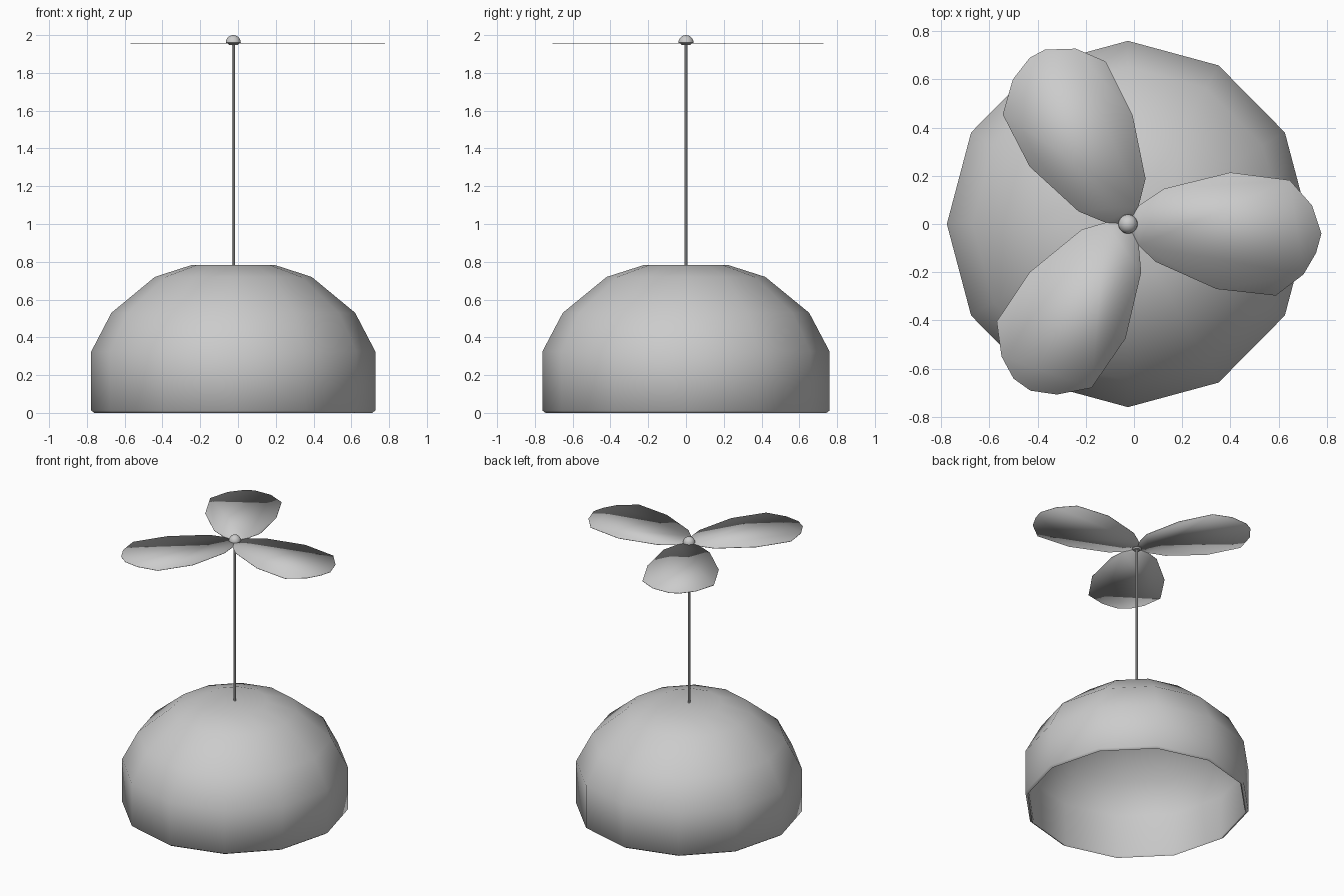
import bpy, bmesh, math

if "Cube" in bpy.data.objects:
    bpy.data.objects.remove(bpy.data.objects["Cube"])

AXIS_X = -0.025   # shared centre line of base, rod and rotor


def finish(name, bm, smooth_angle):
    bmesh.ops.remove_doubles(bm, verts=bm.verts, dist=1e-5)
    bmesh.ops.recalc_face_normals(bm, faces=bm.faces)
    mesh = bpy.data.meshes.new(name)
    bm.to_mesh(mesh)
    bm.free()
    obj = bpy.data.objects.new(name, mesh)
    bpy.context.collection.objects.link(obj)
    bpy.ops.object.select_all(action='DESELECT')
    obj.select_set(True)
    bpy.context.view_layer.objects.active = obj
    bpy.ops.object.shade_smooth_by_angle(angle=math.radians(smooth_angle))
    return obj


def lathe(name, profile, sides, y_scale=1.0, smooth_angle=40):
    """Spin (radius, z) points around the centre line."""
    bm = bmesh.new()
    pts = [bm.verts.new((r, 0, z)) for r, z in profile]
    edges = [bm.edges.new(pair) for pair in zip(pts, pts[1:])]
    bmesh.ops.spin(bm, geom=pts + edges, cent=(0, 0, 0), axis=(0, 0, 1),
                   angle=math.tau, steps=sides, use_merge=True)
    bmesh.ops.scale(bm, verts=bm.verts, vec=(1, y_scale, 1))
    bmesh.ops.translate(bm, verts=bm.verts, vec=(AXIS_X, 0, 0))
    return finish(name, bm, smooth_angle)


def slab(name, outline, z, thickness):
    """Thin plate cut from an (x, y) outline, softly shaded over its edge."""
    bm = bmesh.new()
    face = bm.faces.new([bm.verts.new((x, y, z)) for x, y in outline])
    new = bmesh.ops.extrude_face_region(bm, geom=[face], use_keep_orig=True)
    top = [v for v in new['geom'] if isinstance(v, bmesh.types.BMVert)]
    bmesh.ops.translate(bm, verts=top, vec=(0, 0, thickness))
    return finish(name, bm, 180)


# Twelve-sided hollow dome with a narrow turned-in lower rim
lathe("dome_base", [
    (0, 0.783), (0.22, 0.783), (0.415, 0.72), (0.645, 0.53), (0.752, 0.325),
    (0.752, 0.012), (0.735, 0), (0.727, 0.012), (0.735, 0.32),
    (0.634, 0.522), (0.41, 0.71), (0.217, 0.773), (0, 0.773)],
    12, y_scale=1.011, smooth_angle=75)

# Thin upright rod
lathe("rod", [(0, 0.775), (0.008, 0.775), (0.008, 1.955), (0, 1.955)], 8)

# Rounded cap on the rotor, with a small collar underneath
cap = [(0.04 * math.cos(a), 1.96 + 0.04 * math.sin(a))
       for a in (math.radians(15 * i) for i in range(6))]
lathe("rotor_cap", [(0, 1.947), (0.022, 1.947), (0.03, 1.955)]
      + cap + [(0, 2.0)], 20)

# Three petal-shaped blades, each meeting the others at notches round the hub
hub = (AXIS_X, 0)
notch_front, notch_back, notch_left = (0.02, -0.09), (0.02, 0.077), (-0.118, 0.006)
blades = {
    "blade_right": [
        notch_front, (0.09, -0.157), (0.343, -0.27), (0.589, -0.297),
        (0.704, -0.209), (0.756, -0.12), (0.778, -0.04), (0.739, 0.077),
        (0.647, 0.182), (0.40, 0.214), (0.126, 0.147), notch_back],
    "blade_back_left": [
        notch_back, (0.048, 0.188), (-0.006, 0.453), (-0.118, 0.675),
        (-0.242, 0.728), (-0.37, 0.724), (-0.433, 0.69), (-0.503, 0.60),
        (-0.545, 0.455), (-0.433, 0.238), (-0.23, 0.052), notch_left],
    "blade_front_left": [
        notch_left, (-0.217, -0.023), (-0.433, -0.20), (-0.57, -0.405),
        (-0.55, -0.55), (-0.50, -0.642), (-0.43, -0.692), (-0.32, -0.708),
        (-0.176, -0.68), (-0.035, -0.475), (0.03, -0.20), notch_front],
}
for name, outline in blades.items():
    slab(name, [hub] + outline, 1.956, 0.003)
